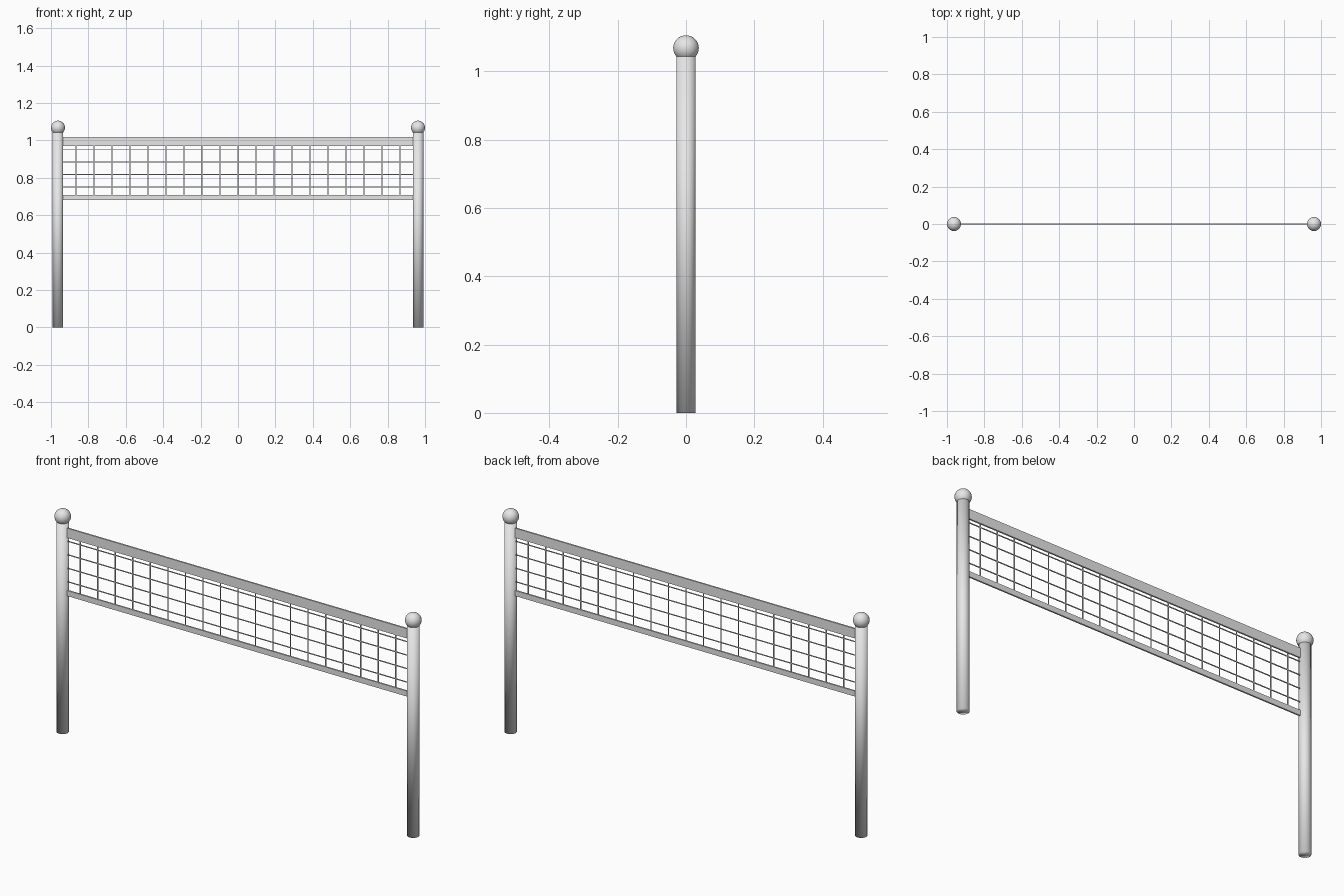
import bpy

cube = bpy.data.objects.get("Cube")
if cube:
    bpy.data.objects.remove(cube, do_unlink=True)

POST_X = 0.9625
POST_R = 0.028
POST_TOP = 1.044
BALL_R = 0.0375
CELL = POST_X / 10


def make_material(name, value):
    mat = bpy.data.materials.new(name)
    mat.use_nodes = True
    colour = (value, value, value, 1)
    mat.diffuse_color = colour
    mat.node_tree.nodes["Principled BSDF"].inputs["Base Color"].default_value = colour
    return mat


grey = make_material("light grey", 0.8)


def finish(name, smooth=False):
    obj = bpy.context.object
    obj.name = name
    obj.data.materials.append(grey)
    if smooth:
        bpy.ops.object.shade_smooth()


def box(name, centre, size):
    bpy.ops.mesh.primitive_cube_add(size=1, location=centre)
    obj = bpy.context.object
    obj.scale = size
    bpy.ops.object.transform_apply(location=False, rotation=False, scale=True)
    finish(name)


# Round posts with softly shaded ends, each topped by a ball
for side, sign in (("left", 1), ("right", -1)):
    bpy.ops.mesh.primitive_cylinder_add(
        vertices=32, radius=POST_R, depth=POST_TOP,
        location=(sign * POST_X, 0, POST_TOP / 2))
    finish(side + "_post", smooth=True)
    bpy.ops.mesh.primitive_uv_sphere_add(
        segments=32, ring_count=16, radius=BALL_R,
        location=(sign * POST_X, 0, 1.068))
    finish(side + "_post_ball", smooth=True)

# Tapes along the top and bottom edges of the net
span = 2 * POST_X
box("top_tape", (0, 0, 0.994), (span, 0.008, 0.048))
box("bottom_tape", (0, 0, 0.695), (span, 0.008, 0.027))

# Net cords
for i in range(4):
    box(f"horizontal_cord_{i + 1}", (0, 0, 0.952 - i * 0.067), (span, 0.004, 0.004))
for i in range(-9, 10):
    box(f"vertical_cord_{i + 10}", (i * CELL, 0, 0.839), (0.004, 0.004, 0.29))
